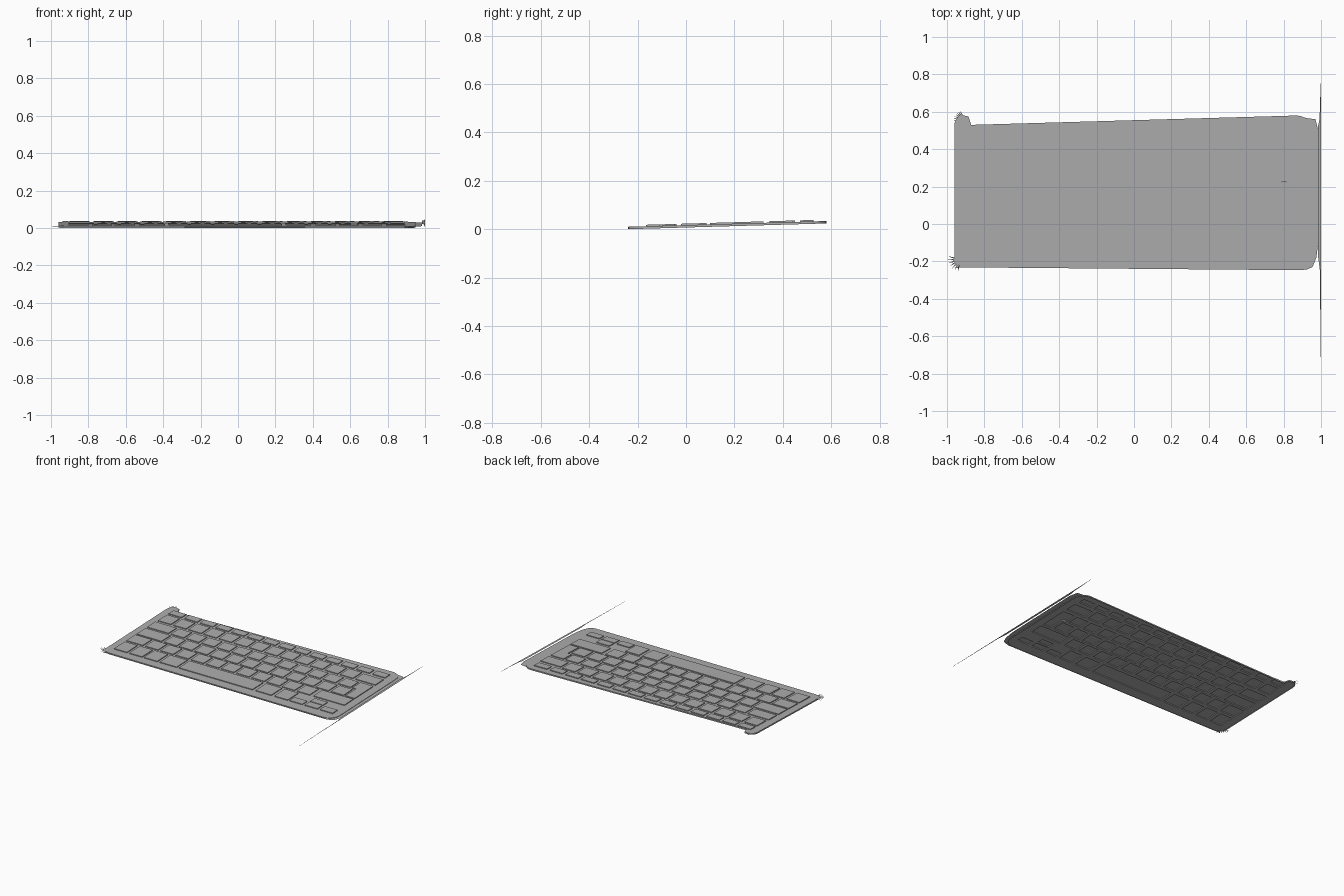
import bpy, bmesh, math

if "Cube" in bpy.data.objects:
    bpy.data.objects.remove(bpy.data.objects["Cube"], do_unlink=True)

grey = bpy.data.materials.new("light grey")
grey.use_nodes = True
grey.diffuse_color = (0.42, 0.42, 0.42, 1)
grey.node_tree.nodes["Principled BSDF"].inputs["Base Color"].default_value = grey.diffuse_color

DECK_LOW, DECK_TOP, KEY_TOP = 0.003, 0.007, 0.013


def tilt(y, z):
    """Height on the board, which rises towards the back."""
    return z + 0.01 + 0.029 * y


def finish(name, bm):
    mesh = bpy.data.meshes.new(name)
    bm.to_mesh(mesh)
    bm.free()
    mesh.materials.append(grey)
    obj = bpy.data.objects.new(name, mesh)
    bpy.context.collection.objects.link(obj)
    return obj


def prism(bm, outline, low, high, top=True, bottom=True):
    """Walls around an outline, with optional lids."""
    a = [bm.verts.new((x, y, tilt(y, low))) for x, y in outline]
    b = [bm.verts.new((x, y, tilt(y, high))) for x, y in outline]
    for i in range(len(a)):
        j = (i + 1) % len(a)
        bm.faces.new((a[i], a[j], b[j], b[i]))
    if top:
        bm.faces.new(b)
    if bottom:
        bm.faces.new(a[::-1])


def sheet(name, outline, z):
    bm = bmesh.new()
    bm.faces.new([bm.verts.new((x, y, tilt(y, z))) for x, y in outline])
    return finish(name, bm)


def arc(cx, cy, r, start, steps=6):
    angles = [math.radians(start + 90 * i / steps) for i in range(steps + 1)]
    return [(cx + r * math.cos(a), cy + r * math.sin(a)) for a in angles]


def rect(x0, x1, y0, y1):
    return [(x0, y0), (x1, y0), (x1, y1), (x0, y1)]


def run(start, count, pitch, width, y0, y1):
    return [rect(start + i * pitch, start + i * pitch + width, y0, y1) for i in range(count)]


# Key layout, from the back row to the front row
keys = run(-0.90, 14, 0.129, 0.105, 0.47, 0.527)
keys += run(-0.90, 13, 0.125, 0.105, 0.345, 0.45) + [rect(0.725, 0.89, 0.345, 0.44)]
keys += [rect(-0.905, -0.73, 0.225, 0.32)] + run(-0.71, 12, 0.125, 0.105, 0.225, 0.32)
keys += [rect(-0.905, -0.70, 0.10, 0.205)] + run(-0.68, 12, 0.125, 0.105, 0.10, 0.205)
keys += [rect(-0.905, -0.77, -0.02, 0.085)] + run(-0.75, 11, 0.125, 0.105, -0.02, 0.085)
keys += [rect(0.635, 0.89, -0.02, 0.085)]
keys += [rect(x0, x1, -0.165, -0.04) for x0, x1 in (
    (-0.905, -0.80), (-0.78, -0.675), (-0.66, -0.55), (-0.53, -0.39),
    (-0.37, 0.235), (0.26, 0.39), (0.415, 0.525))]
# Arrow keys and the stepped return key
keys += run(0.54, 3, 0.125, 0.105, -0.165, -0.107) + [rect(0.665, 0.77, -0.1, -0.045)]
keys += [[(0.815, 0.10), (0.89, 0.10), (0.89, 0.32), (0.785, 0.32), (0.785, 0.225), (0.815, 0.225)]]

# Key caps, hollow underneath
bm = bmesh.new()
for key in keys:
    prism(bm, key, DECK_LOW, KEY_TOP, bottom=False)
finish("key_caps", bm)

# Deck with openings under the keys
deck_outline = (arc(-0.90, -0.17, 0.06, 180) + arc(0.87, -0.16, 0.08, 270)
                + arc(0.87, 0.50, 0.08, 0)
                + [(-0.87, 0.53), (-0.885, 0.575)] + arc(-0.91, 0.53, 0.05, 90))
bm = bmesh.new()
prism(bm, deck_outline, DECK_LOW, DECK_TOP)
deck = finish("deck", bm)
bm = bmesh.new()
for key in keys:
    cx = sum(p[0] for p in key) / len(key)
    cy = sum(p[1] for p in key) / len(key)
    prism(bm, [(x + math.copysign(0.004, cx - x), y + math.copysign(0.004, cy - y))
               for x, y in key], -0.05, 0.05)
cutter = finish("key_cutter", bm)
cutter.hide_render = True
cut = deck.modifiers.new("key openings", "BOOLEAN")
cut.operation, cut.solver, cut.object = "DIFFERENCE", "EXACT", cutter
bpy.context.view_layer.objects.active = deck
bpy.ops.object.modifier_apply(modifier=cut.name)
bpy.data.objects.remove(cutter, do_unlink=True)

# Thin skirt below the deck edge
bm = bmesh.new()
prism(bm, deck_outline, -0.003, DECK_LOW, top=False, bottom=False)
finish("skirt", bm)

# Outer flange on the left end, and the front lip
sheet("end_flange", [(0.87, -0.24), (0.92, -0.245), (0.955, -0.23), (0.975, -0.18), (0.985, -0.1),
                     (0.985, 0.5), (0.97, 0.56), (0.93, 0.565), (0.87, 0.58),
                     (0.92, 0.55), (0.945, 0.50), (0.948, -0.16), (0.92, -0.22)], 0.004)
sheet("front_lip", [(-0.96, -0.235), (-0.90, -0.232), (0.90, -0.247), (0.94, -0.235),
                    (0.87, -0.2), (-0.90, -0.2)], 0.001)

# Long needle-like sliver along the left end
needle = sheet("edge_sliver", [(0.985, -0.18), (0.994, -0.25), (0.998, -0.71), (1.0, -0.71),
                               (1.0, 0.75), (0.998, 0.75), (0.992, 0.56), (0.983, 0.52)], 0)
for v in needle.data.vertices:
    v.co.z = 0.026 + 0.025 * v.co.y

# Frayed slivers at the two right corners
bm = bmesh.new()
for cx, cy, reach, first, last in ((-0.93, -0.19, 0.065, 165, 260), (-0.91, 0.555, 0.055, 110, 180)):
    for i in range(7):
        a = math.radians(first + (last - first) * i / 6)
        tip = (cx + reach * math.cos(a), cy + reach * math.sin(a))
        side = (-0.008 * math.sin(a), 0.008 * math.cos(a))
        points = [tip, (cx + side[0], cy + side[1]), (cx - side[0], cy - side[1])]
        bm.faces.new([bm.verts.new((x, y, tilt(y, 0.004 + 0.001 * i))) for x, y in points])
finish("corner_slivers", bm)
